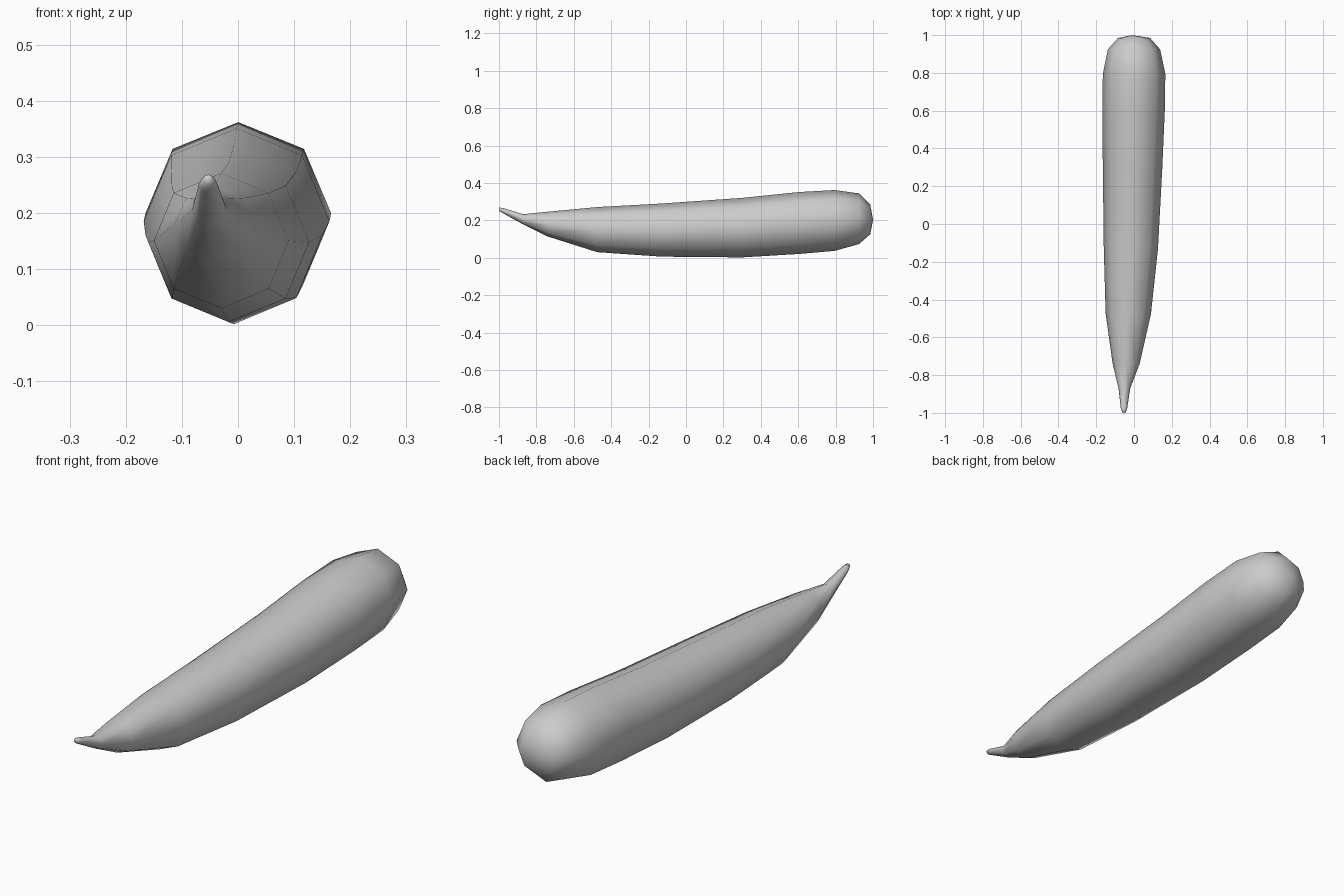
import bpy, bmesh, math

if "Cube" in bpy.data.objects:
    bpy.data.objects.remove(bpy.data.objects["Cube"])

SIDES = 8
# Cross-sections along the body: y, x left, x right, z bottom, z top
SECTIONS = [
    (-0.998, -0.062, -0.044, 0.249, 0.269),
    (-0.975, -0.070, -0.036, 0.236, 0.265),
    (-0.870, -0.082, -0.020, 0.178, 0.233),
    (-0.740, -0.113, 0.030, 0.114, 0.246),
    (-0.475, -0.150, 0.090, 0.030, 0.271),
    (-0.130, -0.160, 0.127, 0.006, 0.290),
    (0.300, -0.165, 0.150, 0.002, 0.320),
    (0.600, -0.168, 0.163, 0.020, 0.351),
    (0.795, -0.165, 0.166, 0.037, 0.362),
    (0.925, -0.138, 0.138, 0.073, 0.344),
    (0.985, -0.085, 0.085, 0.125, 0.285),
]


def loft(name, sections, end_points):
    bm = bmesh.new()
    rings = []
    for y, x0, x1, z0, z1 in sections:
        ring = []
        for i in range(SIDES):
            a = 2 * math.pi * i / SIDES
            ring.append(bm.verts.new(((x0 + x1) / 2 + (x1 - x0) / 2 * math.cos(a), y,
                                      (z0 + z1) / 2 + (z1 - z0) / 2 * math.sin(a))))
        rings.append(ring)
    for a, b in zip(rings, rings[1:]):
        for i in range(SIDES):
            j = (i + 1) % SIDES
            bm.faces.new((a[i], a[j], b[j], b[i]))
    # Close both ends with a fan to a centre point
    for ring, co in zip((rings[0], rings[-1]), end_points):
        tip = bm.verts.new(co)
        for i in range(SIDES):
            bm.faces.new((ring[i], ring[(i + 1) % SIDES], tip))
    bmesh.ops.recalc_face_normals(bm, faces=bm.faces)
    for f in bm.faces:
        f.smooth = True
    mesh = bpy.data.meshes.new(name)
    bm.to_mesh(mesh)
    bm.free()
    obj = bpy.data.objects.new(name, mesh)
    bpy.context.collection.objects.link(obj)
    return obj


# Tapered vegetable body with a thin upturned stem
loft("vegetable_body", SECTIONS, ((-0.053, -1.0, 0.260), (-0.01, 1.0, 0.203)))
